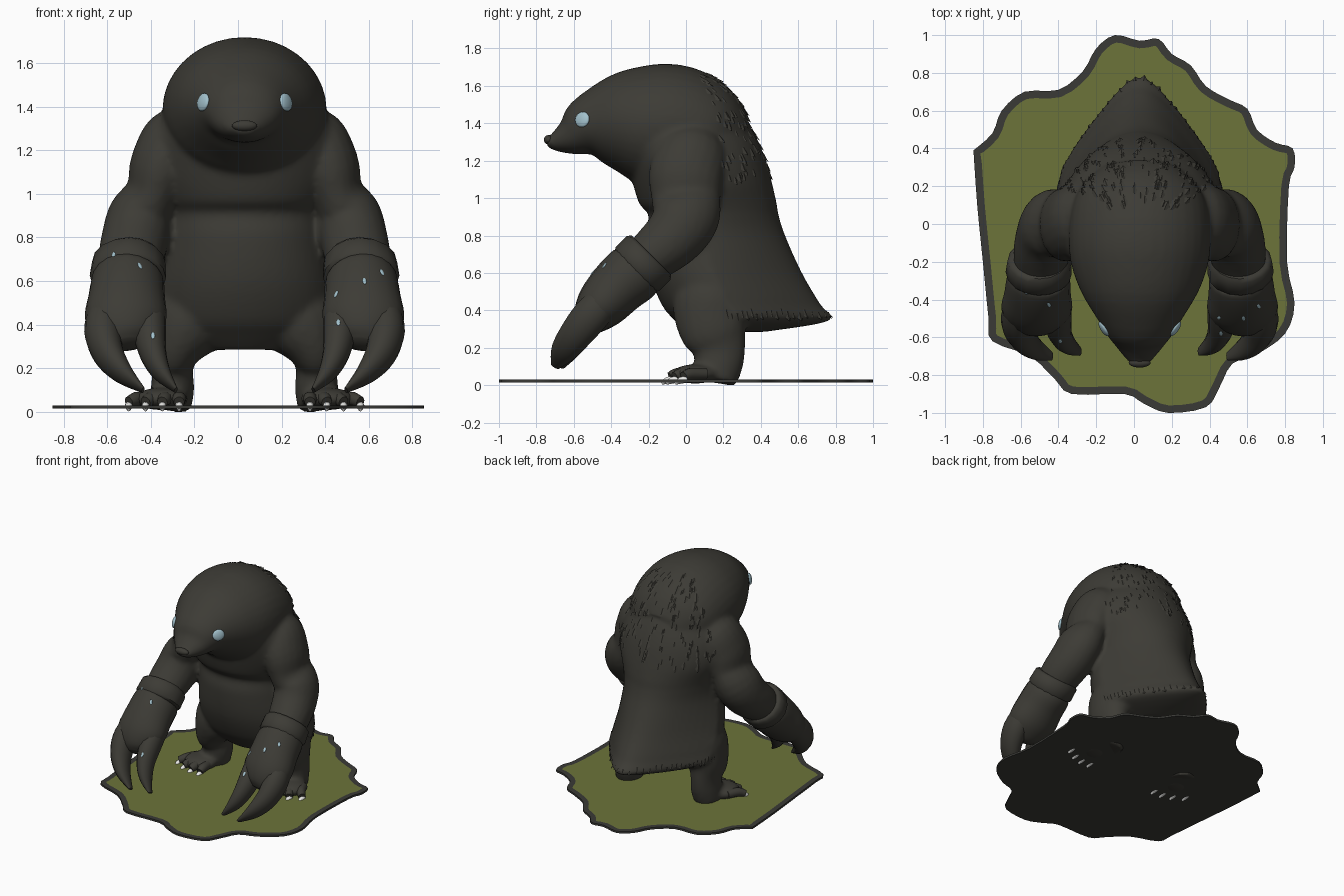
import bpy, bmesh, math, random
from mathutils import Vector, Matrix
from mathutils.bvhtree import BVHTree

random.seed(4)
if "Cube" in bpy.data.objects:
    bpy.data.objects.remove(bpy.data.objects["Cube"])
MID = 0.03  # symmetry plane of the creature


def material(name, r, g, b):
    m = bpy.data.materials.new(name)
    m.use_nodes = True
    m.diffuse_color = (r, g, b, 1)
    node = m.node_tree.nodes["Principled BSDF"]
    node.inputs["Base Color"].default_value = (r, g, b, 1)
    node.inputs["Roughness"].default_value = 0.9
    return m


fur = material("dark fur", 0.046, 0.044, 0.036)
olive = material("olive ground", 0.15, 0.175, 0.042)
rim = material("grey rim", 0.042, 0.042, 0.037)
blue = material("pale blue eye", 0.36, 0.53, 0.6)
white = material("white claw", 0.8, 0.8, 0.78)


def finish(name, bm, mat, angle=50):
    bmesh.ops.recalc_face_normals(bm, faces=bm.faces)
    mesh = bpy.data.meshes.new(name)
    bm.to_mesh(mesh)
    bm.free()
    mesh.materials.append(mat)
    ob = bpy.data.objects.new(name, mesh)
    bpy.context.collection.objects.link(ob)
    bpy.ops.object.select_all(action='DESELECT')
    ob.select_set(True)
    bpy.context.view_layer.objects.active = ob
    bpy.ops.object.shade_smooth_by_angle(angle=math.radians(angle))
    return ob


def smooth_stations(st, steps):
    """Catmull-Rom interpolation of lists of numbers."""
    out = []
    for i in range(len(st) - 1):
        a, b, c, d = st[max(i - 1, 0)], st[i], st[i + 1], st[min(i + 2, len(st) - 1)]
        for k in range(steps):
            t = k / steps
            out.append([q + 0.5 * t * (r - p + t * (2*p - 5*q + 4*r - s + t * (3*(q - r) + s - p)))
                        for p, q, r, s in zip(a, b, c, d)])
    return out + [list(st[-1])]


def skin(name, rings, mat):
    bm = bmesh.new()
    loops = [[bm.verts.new(p) for p in ring] for ring in rings]
    n = len(loops[0])
    for lo, hi in zip(loops, loops[1:]):
        for i in range(n):
            bm.faces.new((lo[i], lo[(i + 1) % n], hi[(i + 1) % n], hi[i]))
    bm.faces.new(loops[0][::-1])
    bm.faces.new(loops[-1])
    return finish(name, bm, mat)


def limb(name, st, mat=fur, side=1, n=20, steps=4):
    """Stations are x, y, z, half width, half depth along a path."""
    st = smooth_stations(st, steps)
    pts = [Vector((MID + side * s[0], s[1], s[2])) for s in st]
    rings = []
    for i, s in enumerate(st):
        t = (pts[min(i + 1, len(pts) - 1)] - pts[max(i - 1, 0)]).normalized()
        u = (Vector((1, 0, 0)) - t * t.x).normalized()
        v = t.cross(u)
        rings.append([pts[i] + u * s[3] * math.cos(a) + v * s[4] * math.sin(a)
                      for a in (math.tau * k / n for k in range(n))])
    return skin(name, rings, mat)


def blob(name, matrix, size, mat=fur):
    bm = bmesh.new()
    bmesh.ops.create_uvsphere(bm, u_segments=20, v_segments=12, radius=1,
                              matrix=matrix @ Matrix.Diagonal((*size, 1)))
    return finish(name, bm, mat)


def on_front(x, z):
    """Frame on the surface met from the front; its z axis is the normal."""
    bpy.context.view_layer.update()
    _, hit, normal, _, _, _ = bpy.context.scene.ray_cast(
        bpy.context.evaluated_depsgraph_get(), Vector((MID + x, -3, z)), Vector((0, 1, 0)))
    return Matrix.Translation(hit) @ normal.to_track_quat('Z', 'Y').to_matrix().to_4x4()


# Torso: height, half width, front y, back y, pinch of the back
torso = smooth_stations([
    (0.285, 0.24, 0.0, 0.42, 0.3), (0.345, 0.4, -0.06, 0.77, 0.58), (0.43, 0.425, -0.13, 0.72, 0.48),
    (0.6, 0.405, -0.195, 0.62, 0.36), (0.8, 0.37, -0.215, 0.53, 0.2), (0.91, 0.37, -0.2, 0.495, 0.12),
    (0.97, 0.39, -0.25, 0.485, 0.08), (1.1, 0.435, -0.29, 0.455, 0.03), (1.25, 0.43, -0.33, 0.41, 0.03),
    (1.4, 0.36, -0.34, 0.335, 0.05), (1.55, 0.28, -0.35, 0.22, 0), (1.66, 0.18, -0.28, 0.06, 0),
    (1.71, 0.08, -0.18, -0.03, 0)], 4)
rings = []
for z, rx, yf, yb, pinch in torso:
    cy = yf + (yb - yf) * 0.42
    ring = []
    for k in range(48):
        a = math.tau * k / 48
        s = math.sin(a)
        ring.append(Vector((MID + rx * math.cos(a) * (1 - pinch * max(s, 0)),
                            cy + s * (yb - cy if s > 0 else cy - yf), z)))
    rings.append(ring)
parts = [skin("torso", rings, fur)]

# Head: y, half width, underside, top
head = [(-0.745, 0.045, 1.28, 1.325), (-0.7, 0.085, 1.25, 1.355), (-0.62, 0.145, 1.225, 1.43),
        (-0.52, 0.212, 1.2, 1.555), (-0.36, 0.31, 1.13, 1.67), (-0.2, 0.365, 1.07, 1.715),
        (-0.03, 0.375, 1.05, 1.705), (0.14, 0.34, 1.05, 1.6), (0.27, 0.23, 1.1, 1.44)]
parts.append(limb("head", [(0, y, (a + b) / 2, w, (b - a) / 2) for y, w, a, b in head], n=36))

for side in (1, -1):
    parts.append(limb("arm", [
        (0.2, 0.04, 1.32, 0.11, 0.13), (0.3, 0.03, 1.235, 0.17, 0.19), (0.38, 0.0, 1.12, 0.15, 0.2),
        (0.42, 0.0, 1.0, 0.125, 0.185), (0.475, 0.0, 0.9, 0.15, 0.18), (0.5, -0.06, 0.8, 0.155, 0.165),
        (0.52, -0.16, 0.71, 0.15, 0.145), (0.53, -0.26, 0.64, 0.13, 0.12)], side=side))
    parts.append(limb("leg", [
        (0.18, 0.15, 0.54, 0.19, 0.2), (0.26, 0.14, 0.41, 0.19, 0.21), (0.32, 0.15, 0.29, 0.13, 0.185),
        (0.33, 0.175, 0.2, 0.095, 0.145), (0.33, 0.175, 0.11, 0.1, 0.13),
        (0.34, 0.16, 0.02, 0.095, 0.11)], side=side))
    parts.append(blob("foot", Matrix.Translation((MID + side * 0.38, 0.05, 0.06))
                      @ Matrix.Rotation(side * 0.3, 4, 'Z'), (0.125, 0.125, 0.052)))

# Fuse the soft parts into one skin
bpy.ops.object.select_all(action='DESELECT')
for ob in parts:
    ob.select_set(True)
body = parts[0]
bpy.context.view_layer.objects.active = body
bpy.ops.object.join()
body.name = "body"
remesh = body.modifiers.new("fuse", 'REMESH')
remesh.mode = 'VOXEL'
remesh.voxel_size = 0.016
remesh.use_smooth_shade = True
soften = body.modifiers.new("soften", 'SMOOTH')
soften.factor = 0.5
soften.iterations = 5

# Paws, claws, toes and eyes
for side, word in ((1, "left"), (-1, "right")):
    limb(word + "_cuff", [(0.53, -0.185, 0.695, 0.15, 0.15), (0.53, -0.2, 0.68, 0.17, 0.165),
                          (0.535, -0.26, 0.62, 0.175, 0.165), (0.535, -0.275, 0.605, 0.155, 0.15)],
         side=side, steps=1, n=16)
    limb(word + "_hand", [(0.53, -0.25, 0.63, 0.14, 0.14), (0.535, -0.28, 0.6, 0.165, 0.162),
                          (0.54, -0.36, 0.53, 0.175, 0.155), (0.545, -0.46, 0.42, 0.185, 0.135),
                          (0.54, -0.525, 0.34, 0.12, 0.09), (0.535, -0.55, 0.31, 0.06, 0.04)], side=side)
    limb(word + "_outer_claw", [(0.64, -0.42, 0.47, 0.075, 0.09), (0.65, -0.51, 0.37, 0.085, 0.1),
                                (0.625, -0.59, 0.27, 0.072, 0.09), (0.56, -0.655, 0.18, 0.047, 0.07),
                                (0.465, -0.7, 0.1, 0.01, 0.025)], side=side, n=14)
    limb(word + "_inner_claw", [(0.43, -0.41, 0.47, 0.07, 0.085), (0.435, -0.5, 0.37, 0.075, 0.09),
                                (0.42, -0.58, 0.27, 0.062, 0.078), (0.38, -0.635, 0.18, 0.042, 0.06),
                                (0.315, -0.675, 0.1, 0.01, 0.025)], side=side, n=14)
    for i in range(4):
        x, y = 0.3 + i * 0.065, -0.045 + 0.012 * i * (i - 1)
        lean = 0.012 * i
        limb(f"{word}_toe_{i + 1}", [(x - lean, y + 0.08, 0.06, 0.03, 0.03), (x, y, 0.06, 0.033, 0.033),
                                    (x + lean, y - 0.04, 0.045, 0.025, 0.026)], side=side, n=10)
        limb(f"{word}_toe_claw_{i + 1}", [(x + lean, y - 0.02, 0.03, 0.018, 0.017),
                                         (x + lean, y - 0.055, 0.026, 0.018, 0.018),
                                         (x + lean, y - 0.085, 0.009, 0.007, 0.008)],
             white, side, n=8, steps=2)
    face = on_front(side * 0.19, 1.42)
    blob(word + "_eye", face, (0.045, 0.042, 0.016), blue)

# Pale chips scattered on the forearms
for i, (x, z) in enumerate([(-0.6, 0.715), (-0.48, 0.67), (-0.42, 0.35), (0.55, 0.6), (0.63, 0.64),
                            (0.43, 0.41), (0.42, 0.54)]):
    blob(f"arm_chip_{i + 1}", on_front(x, z), (0.009, 0.018, 0.004), blue)

# Nose
blob("nose", Matrix.Translation((MID, -0.735, 1.312)), (0.058, 0.025, 0.025))

# Fur tufts laid on the back, and a fringe along the hem
tree = BVHTree.FromObject(body, bpy.context.evaluated_depsgraph_get())
bm = bmesh.new()


def tuft(angle, z, size, lift):
    out = Vector((math.cos(angle), math.sin(angle), 0))
    hit, normal, _, _ = tree.ray_cast(Vector((MID, 0.0, z)) + out * 2, -out)
    if hit is None:
        return
    down = Vector((0, 0.25, -1))
    down = (down - normal * down.dot(normal)).normalized()
    across = down.cross(normal) * size * 0.8
    root = hit - normal * 0.008
    tip = bm.verts.new(hit + down * size + normal * size * lift)
    base = [bm.verts.new(p) for p in (root + across, root - across, hit + normal * 0.003 - down * size * 0.4)]
    for i in range(3):
        bm.faces.new((base[i], base[(i + 1) % 3], tip))
    bm.faces.new(base)


for _ in range(180):
    tuft(math.pi / 2 + random.uniform(-1.15, 1.15), random.uniform(1.08, 1.67),
         random.uniform(0.025, 0.042), 0.25)
for k in range(40):
    tuft(math.pi * (0.15 + 0.7 * k / 39), random.uniform(0.37, 0.4), random.uniform(0.025, 0.04), 0)
finish("back_fur_tufts", bm, fur, 20)

# Ragged ground plate with an olive top
outline = [(-.85, .39), (-.75, .48), (-.7, .6), (-.58, .7), (-.4, .71), (-.27, .81), (-.2, .93), (-.1, 1),
           (.03, .97), (.13, .98), (.2, .9), (.3, .84), (.38, .73), (.5, .66), (.6, .61), (.65, .5),
           (.75, .43), (.84, .4), (.85, .3), (.82, .2), (.81, -.2), (.85, -.42), (.8, -.58), (.65, -.69),
           (.52, -.74), (.45, -.87), (.38, -.97), (.18, -1), (.05, -.95), (-.05, -.9), (-.33, -.9),
           (-.42, -.82), (-.55, -.7), (-.75, -.62), (-.77, -.5), (-.8, -.2), (-.83, .1)]
edge = smooth_stations(outline + outline[:1], 3)[:-1]
plate = skin("ground_plate", [[(x, y, z) for x, y in edge] for z in (0.015, 0.03)], rim)
plate.data.materials.append(olive)
bm = bmesh.new()
bm.from_mesh(plate.data)
top = max(bm.faces, key=lambda f: f.calc_center_median().z)
bmesh.ops.inset_region(bm, faces=[top], thickness=0.04, use_even_offset=False)
top.material_index = 1
bm.to_mesh(plate.data)
bm.free()
